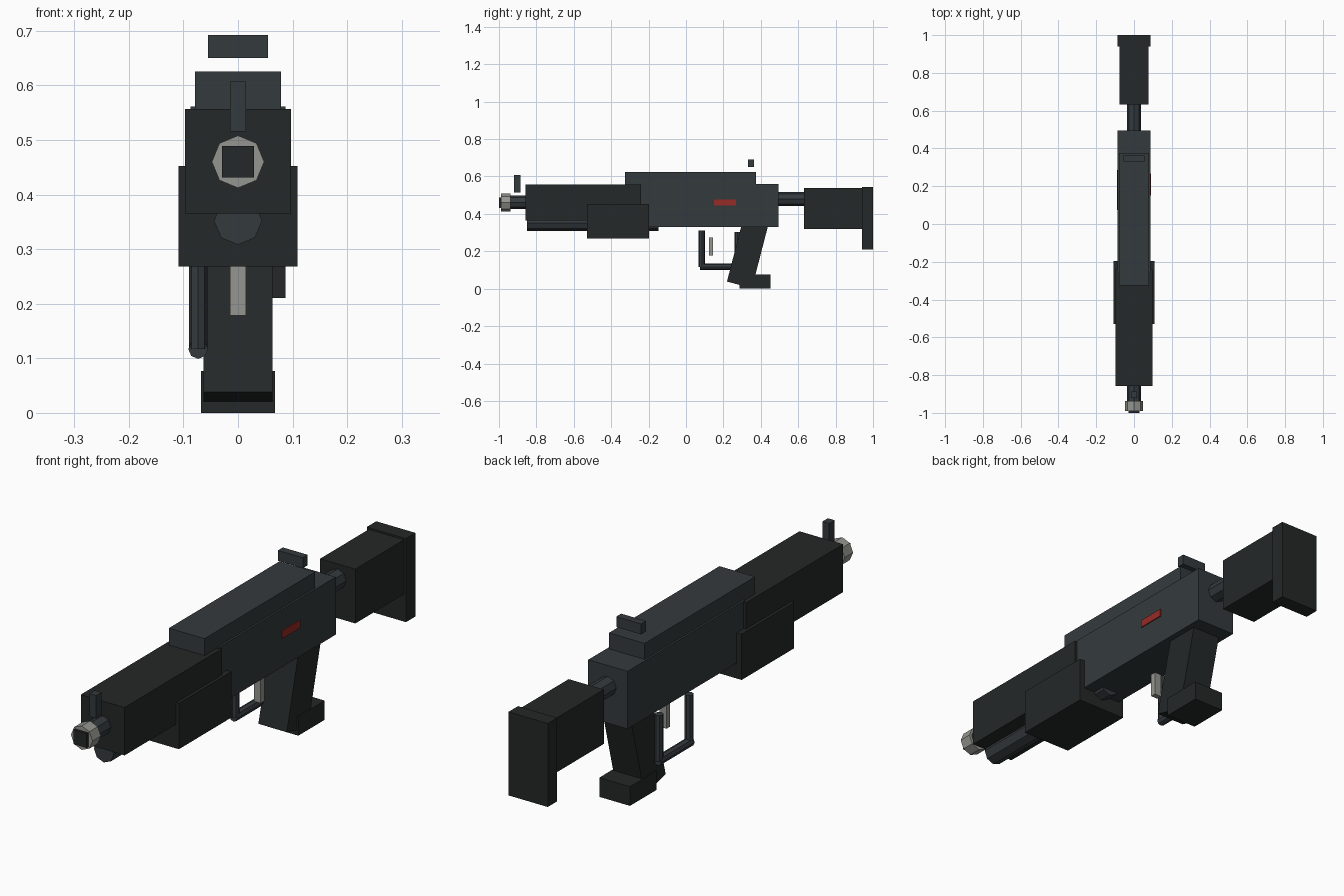
import bpy, math
from mathutils import Vector, Matrix

if "Cube" in bpy.data.objects:
    bpy.data.objects.remove(bpy.data.objects["Cube"])


def material(name, r, g, b):
    m = bpy.data.materials.new(name)
    m.diffuse_color = (r, g, b, 1)
    m.use_nodes = True
    m.node_tree.nodes["Principled BSDF"].inputs["Base Color"].default_value = m.diffuse_color
    return m


BLACK = material("matte_black", 0.018, 0.021, 0.021)
STEEL = material("blued_steel", 0.034, 0.042, 0.047)
BARE = material("bare_metal", 0.30, 0.30, 0.28)
RED = material("red_mark", 0.30, 0.025, 0.02)


def box(name, x, y, z, mat, tilt=0.0):
    """Box from (min, max) ranges, optionally tilted about x through its centre."""
    bpy.ops.mesh.primitive_cube_add(size=1)
    o = bpy.context.object
    o.name = name
    lo, hi = Vector((x[0], y[0], z[0])), Vector((x[1], y[1], z[1]))
    o.data.transform(Matrix.Diagonal((*(hi - lo), 1)))
    o.location = (lo + hi) / 2
    o.rotation_euler.x = tilt
    o.data.materials.append(mat)
    return o


def mid_box(name, half, y, z, mat):
    return box(name, (-half, half), y, z, mat)


def rod(name, a, b, r, mat):
    """Eight-sided rod between two points."""
    a, b = Vector(a), Vector(b)
    d = b - a
    bpy.ops.mesh.primitive_cylinder_add(vertices=8, radius=r, depth=d.length)
    o = bpy.context.object
    o.name = name
    o.location = (a + b) / 2
    o.rotation_euler = (math.pi / 2, 0, 0) if abs(d.y) > abs(d.z) else (0, 0, 0)
    o.data.materials.append(mat)
    return o


# Receiver and top cover
mid_box("receiver", 0.087, (-0.25, 0.495), (0.33, 0.561), STEEL)
mid_box("top_cover", 0.079, (-0.325, 0.375), (0.55, 0.625), STEEL)
box("selector_mark", (0.08, 0.091), (0.15, 0.267), (0.446, 0.477), RED)

# Front end: handguard, pump grip, lower tube
mid_box("handguard", 0.097, (-0.857, -0.24), (0.365, 0.557), BLACK)
mid_box("fore_grip", 0.109, (-0.53, -0.197), (0.268, 0.452), BLACK)
rod("lower_tube", (0, -0.85, 0.352), (0, -0.147, 0.352), 0.044, STEEL)

# Barrel and muzzle
rod("barrel", (0, -0.95, 0.462), (0, -0.80, 0.462), 0.037, STEEL)
rod("muzzle", (0, -0.99, 0.46), (0, -0.937, 0.46), 0.048, BARE)
mid_box("bore", 0.029, (-1.0, -0.96), (0.431, 0.489), BLACK)

# Sights
mid_box("front_sight", 0.015, (-0.92, -0.886), (0.515, 0.607), STEEL)
mid_box("rear_sight", 0.055, (0.332, 0.363), (0.65, 0.692), STEEL)

# Stock
rod("stock_tube", (0, 0.45, 0.48), (0, 0.66, 0.48), 0.038, STEEL)
mid_box("stock", 0.078, (0.632, 0.945), (0.32, 0.538), BLACK)
mid_box("butt_pad", 0.087, (0.94, 1.0), (0.21, 0.545), BLACK)

# Slanted pistol grip: front lower corner fixed, then placed by its axes
tilt = math.radians(-14.5)
width, height = 0.138, 0.34
up = Vector((0, -math.sin(tilt), math.cos(tilt)))
back = Vector((0, math.cos(tilt), math.sin(tilt)))
c = Vector((0, 0.219, 0.038)) + back * width / 2 + up * height / 2
box("pistol_grip", (-0.063, 0.063), (c.y - width / 2, c.y + width / 2),
    (c.z - height / 2, c.z + height / 2), BLACK, tilt)
mid_box("grip_base", 0.068, (0.285, 0.452), (0.0, 0.077), BLACK)

# Trigger and its offset guard
mid_box("trigger", 0.015, (0.122, 0.145), (0.178, 0.275), BARE)
gx = -0.073
rod("guard_bar", (gx, 0.075, 0.117), (gx, 0.285, 0.117), 0.018, STEEL)
for name, y, top in (("guard_front", 0.085, 0.311), ("guard_rear", 0.276, 0.303)):
    rod(name, (gx, y, 0.117), (gx, y, top), 0.017, STEEL)
